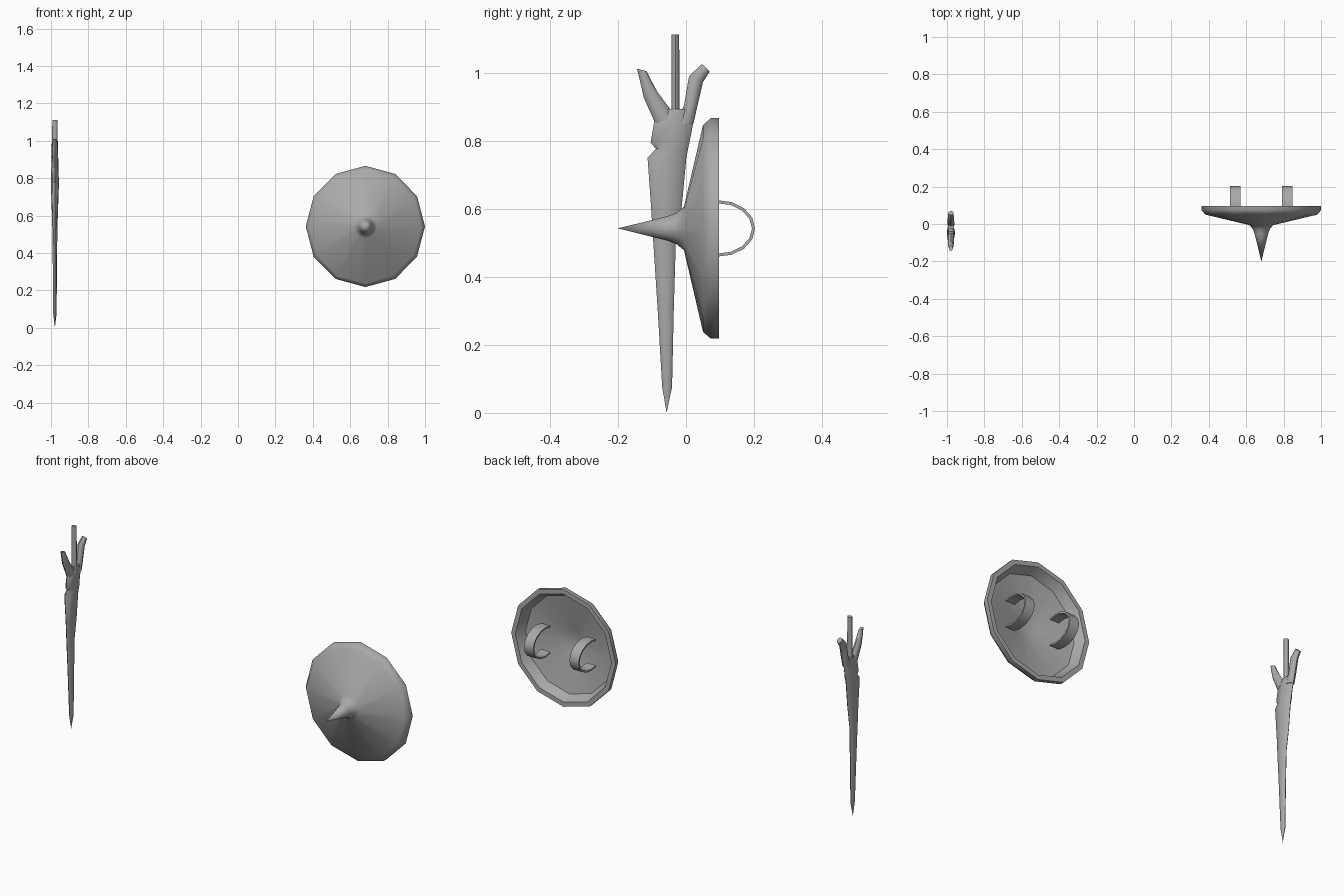
import bpy, bmesh
from math import sin, cos, pi, radians

old = bpy.data.objects.get("Cube")
if old:
    bpy.data.objects.remove(old)

grey = bpy.data.materials.new("plain_grey")
grey.use_nodes = True
grey.diffuse_color = (0.4, 0.4, 0.4, 1)
grey.node_tree.nodes["Principled BSDF"].inputs["Base Color"].default_value = (0.4, 0.4, 0.4, 1)


def loft(name, rings, angle=50, closed=False):
    """Skin a list of point rings; a ring of one point is a tip."""
    bm = bmesh.new()
    loops = [[bm.verts.new(p) for p in ring] for ring in rings]
    pairs = list(zip(loops, loops[1:]))
    if closed:
        pairs.append((loops[-1], loops[0]))
    for a, b in pairs:
        n = max(len(a), len(b))
        for i in range(n):
            j = (i + 1) % n
            quad = [a[i % len(a)], a[j % len(a)], b[j % len(b)], b[i % len(b)]]
            bm.faces.new(list(dict.fromkeys(quad)))
    if not closed:
        for end in (loops[0], loops[-1]):
            if len(end) > 2:
                bm.faces.new(end)
    bmesh.ops.recalc_face_normals(bm, faces=bm.faces)
    mesh = bpy.data.meshes.new(name)
    bm.to_mesh(mesh)
    bm.free()
    obj = bpy.data.objects.new(name, mesh)
    bpy.context.collection.objects.link(obj)
    mesh.materials.append(grey)
    bpy.ops.object.select_all(action='DESELECT')
    obj.select_set(True)
    bpy.context.view_layer.objects.active = obj
    bpy.ops.object.shade_smooth_by_angle(angle=radians(angle))
    return obj


# Shield: hollow twelve-sided dish with a spike, given as (y, radius)
CX, CZ, SIDES = 0.681, 0.542, 12
profile = [(-0.2, 0), (-0.055, 0.036), (-0.028, 0.046), (-0.006, 0.064),
           (0.05, 0.304), (0.073, 0.324), (0.097, 0.324),
           (0.097, 0.298), (0.046, 0.272), (0.004, 0.06), (-0.01, 0)]


def disc(y, r):
    if r == 0:
        return [(CX, y, CZ)]
    return [(CX + 0.984 * r * cos(2 * pi * i / SIDES), y, CZ + r * sin(2 * pi * i / SIDES))
            for i in range(SIDES)]


loft("shield", [disc(y, r) for y, r in profile])

# Arm straps: flat bands bent into an arch behind the dish
for side, x in (("right", 0.542), ("left", 0.82)):
    rings = []
    for k in range(11):
        a = radians(-115 + 23 * k)
        band = []
        for dx, t in ((-0.028, 0), (0.028, 0), (0.028, 0.009), (-0.028, 0.009)):
            band.append((x + dx, 0.095 + (0.108 - t) * cos(a), CZ + (0.083 - t) * sin(a)))
        rings.append(band)
    loft(side + "_arm_strap", rings)


# Branching stick: rings span two outline points (y, z) with a half width in x
SX = -0.979


def span(y0, z0, y1, z1, rx, n=8):
    out = []
    for i in range(n):
        a = 2 * pi * i / n
        s = (1 - cos(a)) / 2
        out.append((SX + rx * sin(a), y0 + (y1 - y0) * s, z0 + (z1 - z0) * s))
    return out


trunk = [(0.076, -0.07, -0.041, 0.009), (0.3, -0.083, -0.036, 0.011),
         (0.5, -0.096, -0.03, 0.013), (0.61, -0.103, -0.012, 0.016),
         (0.75, -0.113, 0.001, 0.021), (0.776, -0.088, 0.006, 0.021),
         (0.794, -0.104, 0.01, 0.021), (0.865, -0.092, 0.024, 0.019),
         (0.893, -0.062, 0.028, 0.016)]
loft("stick_trunk", [[(SX, -0.057, 0)]] + [span(a, z, b, z, r) for z, a, b, r in trunk])

prongs = {
    "front_prong": [(-0.09, 0.85, -0.03, 0.87, 0.018), (-0.124, 0.926, -0.083, 0.942, 0.016),
                    (-0.134, 0.97, -0.104, 0.98, 0.014), (-0.144, 1.011, -0.116, 1.004, 0.01)],
    "middle_prong": [(-0.043, 0.85, -0.019, 0.85, 0.015), (-0.042, 1.112, -0.02, 1.112, 0.014)],
    "back_prong": [(-0.03, 0.85, 0.022, 0.85, 0.018), (-0.006, 0.903, 0.033, 0.9, 0.018),
                   (0.009, 0.99, 0.05, 0.972, 0.017), (0.047, 1.025, 0.07, 1.003, 0.014)],
}
for name, rings in prongs.items():
    loft(name, [span(*r) for r in rings])
